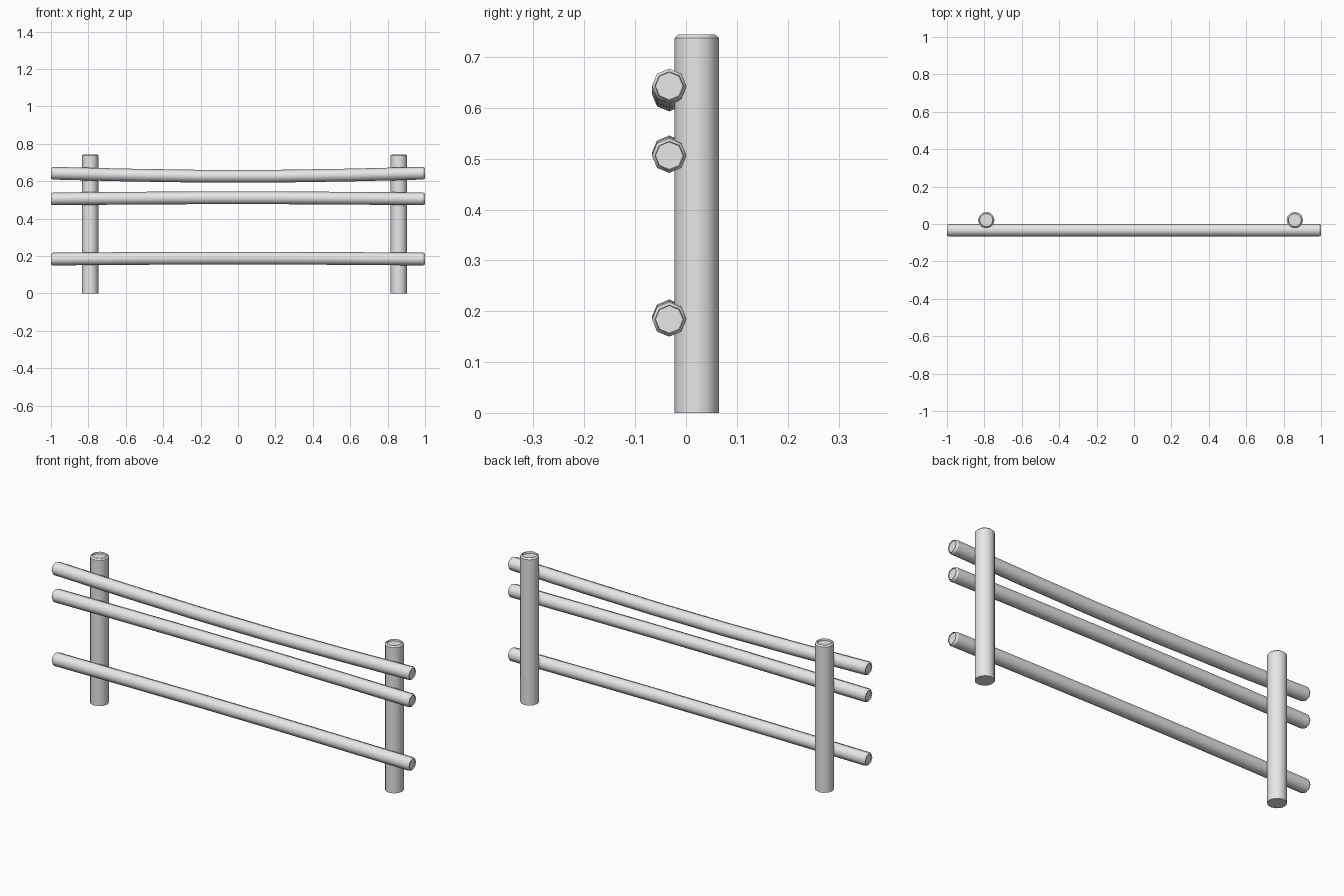
import bpy, bmesh
from math import cos, sin, pi

cube = bpy.data.objects.get("Cube")
if cube:
    bpy.data.objects.remove(cube)

grey = bpy.data.materials.new("plain_grey")
grey.use_nodes = True
grey.diffuse_color = (0.8, 0.8, 0.8, 1)
grey.node_tree.nodes["Principled BSDF"].inputs["Base Color"].default_value = (0.8, 0.8, 0.8, 1)


def loft(name, stations, sides, place, hard):
    """Skin rings of (distance, shift, radius); rings listed in hard stay sharp."""
    bm = bmesh.new()
    rings = []
    for dist, shift, radius in stations:
        angles = [2 * pi * i / sides for i in range(sides)]
        rings.append([bm.verts.new(place(dist, shift, radius * cos(a), radius * sin(a)))
                      for a in angles])
    for low, high in zip(rings, rings[1:]):
        for i in range(sides):
            j = (i + 1) % sides
            bm.faces.new((low[i], low[j], high[j], high[i])).smooth = True
    for ring in (rings[0], rings[-1]):
        bm.faces.new(ring)
    for index in hard:
        ring = rings[index]
        for i in range(sides):
            bm.edges.get((ring[i], ring[(i + 1) % sides])).smooth = False
    bmesh.ops.recalc_face_normals(bm, faces=bm.faces)
    mesh = bpy.data.meshes.new(name)
    bm.to_mesh(mesh)
    bm.free()
    mesh.materials.append(grey)
    obj = bpy.data.objects.new(name, mesh)
    bpy.context.collection.objects.link(obj)


# Upright posts: flat foot, chamfered rim, shallow recessed top
POST_Y, POST_R, POST_H = 0.021, 0.044, 0.744
for name, x in (("right_post", -0.79), ("left_post", 0.86)):
    loft(name,
         [(0, 0, POST_R), (POST_H - 0.007, 0, POST_R),
          (POST_H, 0, POST_R - 0.008), (POST_H - 0.01, 0, POST_R - 0.009)],
         12, lambda d, s, u, v, x=x: (x + u, POST_Y + v, d), range(4))

# Horizontal rails: eight-sided, slightly bowed, chamfered ends
RAIL_Y, RAIL_R, TIP = -0.033, 0.034, 0.01
for name, height, bow in (("top_rail", 0.643, -0.016),
                          ("middle_rail", 0.506, 0.0055),
                          ("bottom_rail", 0.184, 0.005)):
    end = [(-1 + TIP / 2, 0, RAIL_R - 0.007), (-1, 0, RAIL_R - 0.006),
           (-1 + TIP, 0, RAIL_R), (-0.6, bow * 0.6, RAIL_R), (-0.2, bow, RAIL_R)]
    other = [(-d, s, r) for d, s, r in reversed(end)]
    loft(name, end + other, 8,
         lambda d, s, u, v, z=height: (d, RAIL_Y + u, z + s + v),
         (0, 1, 2, -3, -2, -1))
